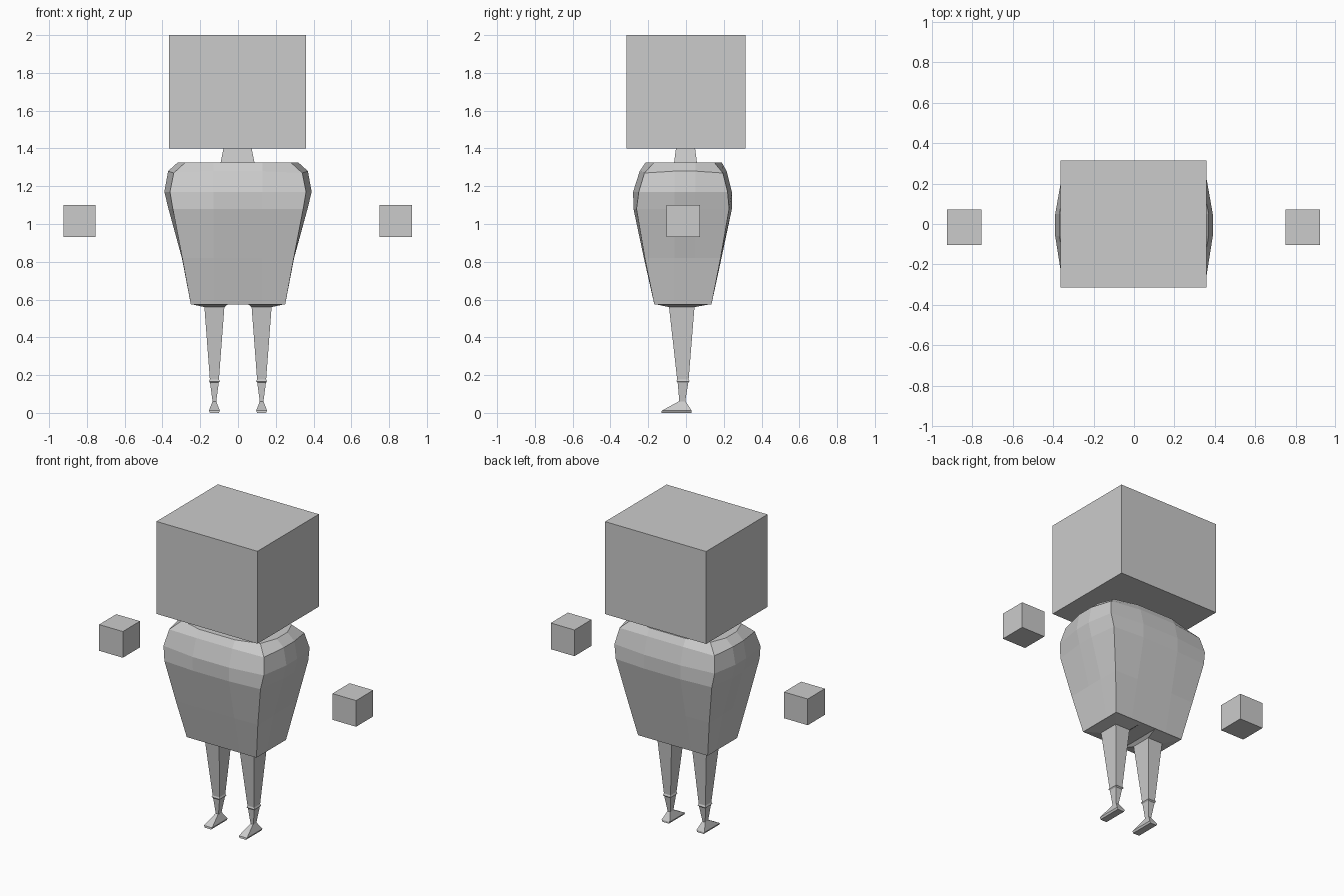
import bpy
import bmesh

if "Cube" in bpy.data.objects:
    bpy.data.objects.remove(bpy.data.objects["Cube"])

grey = bpy.data.materials.new("plain grey")
grey.diffuse_color = (0.6, 0.6, 0.6, 1)
grey.use_nodes = True
grey.node_tree.nodes["Principled BSDF"].inputs["Base Color"].default_value = grey.diffuse_color


def loft(name, rings):
    """Skin a stack of equal-length point rings, closed at both ends."""
    bm = bmesh.new()
    rows = [[bm.verts.new(p) for p in ring] for ring in rings]
    n = len(rows[0])
    for a, b in zip(rows, rows[1:]):
        for i in range(n):
            j = (i + 1) % n
            bm.faces.new((a[i], a[j], b[j], b[i]))
    bm.faces.new(rows[0][::-1])
    bm.faces.new(rows[-1])
    bmesh.ops.recalc_face_normals(bm, faces=bm.faces)
    mesh = bpy.data.meshes.new(name)
    bm.to_mesh(mesh)
    bm.free()
    mesh.materials.append(grey)
    obj = bpy.data.objects.new(name, mesh)
    bpy.context.collection.objects.link(obj)
    return obj


def rect(x0, x1, y0, y1, z):
    return [(x0, y0, z), (x1, y0, z), (x1, y1, z), (x0, y1, z)]


def box(name, x0, x1, y0, y1, z0, z1):
    return loft(name, [rect(x0, x1, y0, y1, z0), rect(x0, x1, y0, y1, z1)])


def torso_ring(z, corner, side, front, front_c, back, back_c, dz=0.0):
    """Ten-sided section: bowed front and back, bulged flanks."""
    half = [(0.13, front, z), (corner, front_c, z - dz), (side, -0.06, z),
            (side, 0.05, z), (corner, back_c, z - dz), (0.13, back, z)]
    return half + [(-x, y, h) for x, y, h in reversed(half)]


# Head, neck and floating hands
box("head", -0.365, 0.36, -0.315, 0.315, 1.40, 2.0)
loft("neck", [rect(-0.095, 0.09, -0.065, 0.06, 1.31),
              rect(-0.075, 0.07, -0.052, 0.047, 1.41)])
box("right_hand", -0.925, -0.755, -0.103, 0.073, 0.93, 1.10)
box("left_hand", 0.75, 0.92, -0.103, 0.073, 0.93, 1.10)

# Torso tapering to the hips
loft("torso", [
    torso_ring(0.575, 0.25, 0.25, -0.168, -0.168, 0.135, 0.135),
    torso_ring(0.82, 0.295, 0.297, -0.223, -0.218, 0.188, 0.183),
    torso_ring(1.08, 0.345, 0.368, -0.278, -0.262, 0.243, 0.228),
    torso_ring(1.17, 0.36, 0.39, -0.28, -0.25, 0.243, 0.22),
    torso_ring(1.28, 0.34, 0.37, -0.245, -0.22, 0.215, 0.195, 0.01),
    torso_ring(1.325, 0.28, 0.32, -0.215, -0.17, 0.19, 0.15),
])

# Legs, ankle rims and feet
for side, s in (("right", -1), ("left", 1)):
    def sec(half, y0, y1, z, cx=0.125):
        return rect(s * cx - half, s * cx + half, y0, y1, z)
    loft(side + "_hip", [sec(0.053, -0.09, 0.045, 0.56),
                         sec(0.098, -0.165, 0.132, 0.576, 0.15)])
    loft(side + "_leg", [
        sec(0.009, -0.035, -0.005, 0.055),
        sec(0.023, -0.044, 0.012, 0.16),
        sec(0.029, -0.051, 0.019, 0.167),
        sec(0.024, -0.047, 0.014, 0.178),
        sec(0.053, -0.09, 0.045, 0.562)])
    loft(side + "_foot", [
        sec(0.023, -0.13, 0.03, 0.004),
        sec(0.029, -0.128, 0.03, 0.012),
        sec(0.010, -0.04, -0.002, 0.06)])

# Rest the soles on the ground
for obj in bpy.data.objects:
    if obj.name.endswith("_foot"):
        for v in obj.data.vertices:
            if v.co.z < 0.005:
                v.co.z = 0.0
